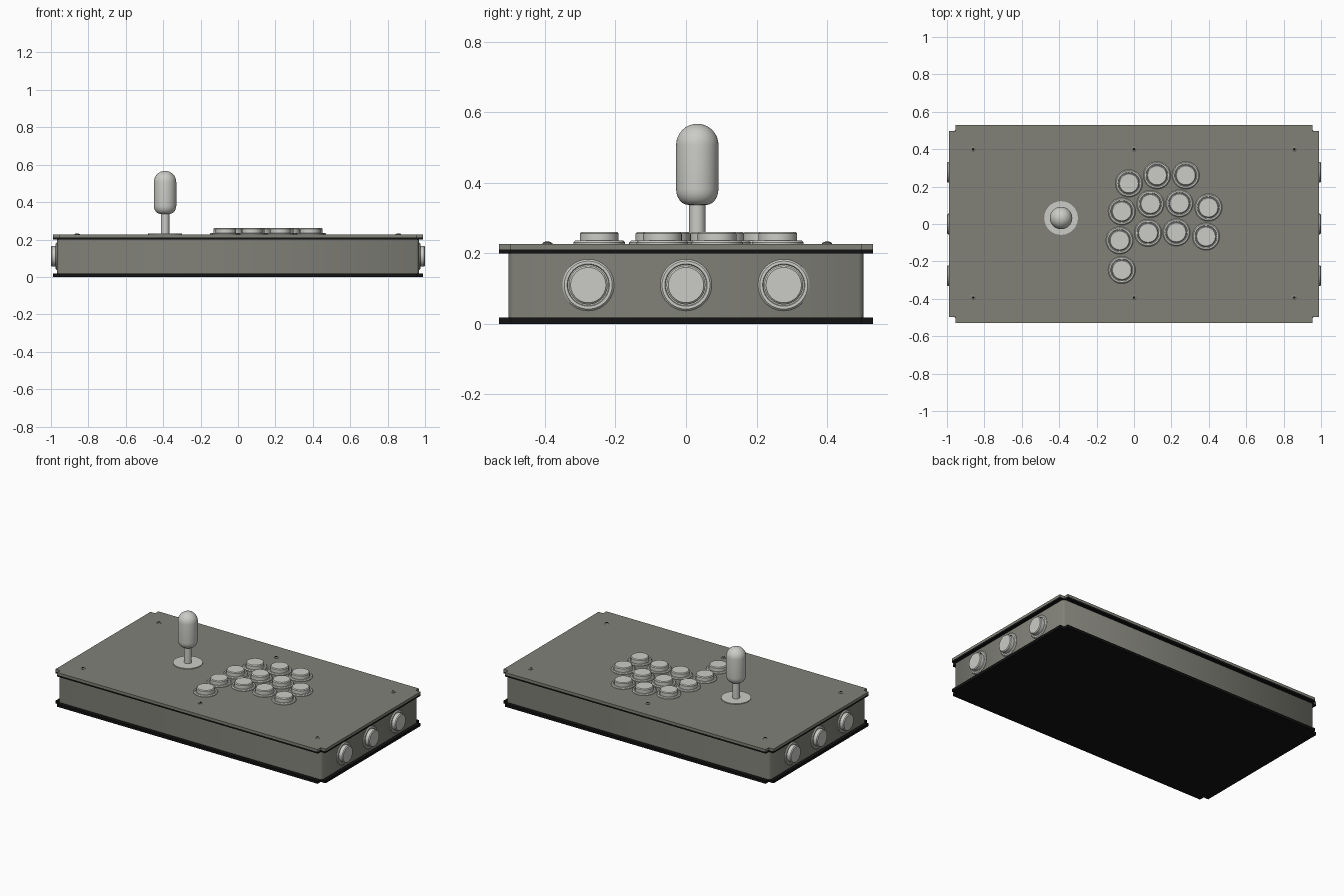
import bpy, bmesh, math
from mathutils import Matrix, Vector

cube = bpy.data.objects.get("Cube")
if cube:
    bpy.data.objects.remove(cube, do_unlink=True)


def material(name, color):
    m = bpy.data.materials.new(name)
    m.use_nodes = True
    m.diffuse_color = (*color, 1)
    m.node_tree.nodes["Principled BSDF"].inputs["Base Color"].default_value = (*color, 1)
    return m


GREY = material("warm grey", (0.22, 0.22, 0.19))
BLACK = material("black", (0.006, 0.006, 0.006))
LIGHT = material("light grey", (0.60, 0.60, 0.57))


def finish(name, bm, mat, smooth=None):
    bmesh.ops.recalc_face_normals(bm, faces=bm.faces)
    mesh = bpy.data.meshes.new(name)
    bm.to_mesh(mesh)
    bm.free()
    mesh.materials.append(mat)
    ob = bpy.data.objects.new(name, mesh)
    bpy.context.collection.objects.link(ob)
    if smooth:
        bpy.ops.object.select_all(action='DESELECT')
        ob.select_set(True)
        bpy.context.view_layer.objects.active = ob
        bpy.ops.object.shade_smooth_by_angle(angle=math.radians(smooth))
    return ob


def slab(name, quarter, z0, z1, mat, smooth=None):
    """Extrude an outline mirrored from the points of its +x +y corner."""
    outline = []
    for sx, sy in ((1, 1), (-1, 1), (-1, -1), (1, -1)):
        pts = [(sx * x, sy * y) for x, y in quarter]
        outline += pts if sx * sy > 0 else pts[::-1]
    bm = bmesh.new()
    face = bm.faces.new([bm.verts.new((x, y, z0)) for x, y in outline])
    new = bmesh.ops.extrude_face_region(bm, geom=[face])["geom"]
    bmesh.ops.translate(bm, vec=(0, 0, z1 - z0),
                        verts=[v for v in new if isinstance(v, bmesh.types.BMVert)])
    return finish(name, bm, mat, smooth)


def lathe(name, profile, place, mat, sides=40):
    """Spin a (radius, height) profile that starts and ends on the axis."""
    bm = bmesh.new()
    verts = [bm.verts.new((r, 0, z)) for r, z in profile]
    edges = [bm.edges.new(pair) for pair in zip(verts, verts[1:])]
    bmesh.ops.spin(bm, geom=verts + edges, cent=(0, 0, 0), axis=(0, 0, 1),
                   angle=math.tau, steps=sides)
    bmesh.ops.remove_doubles(bm, verts=bm.verts, dist=0.0001)
    bmesh.ops.transform(bm, matrix=place, verts=bm.verts)
    return finish(name, bm, mat, 35)


# Case walls with chamfered corners, between notched plates
notched = [(0.99, 0.497), (0.955, 0.497), (0.955, 0.53)]
TOP = 0.227
slab("case_walls", [(0.967, 0.49), (0.954, 0.503)], 0.018, 0.2, GREY, 50)
slab("bottom_plate", notched, 0, 0.018, BLACK)
slab("top_plate_underlay", notched, 0.2, 0.211, BLACK)
slab("top_plate", notched, 0.211, TOP, GREY)

# Push buttons: flange, groove and plunger
BUTTON = [(0, -0.005), (0.073, -0.005), (0.073, 0.004), (0.068, 0.009), (0.06, 0.009),
          (0.058, 0.005), (0.055, 0.005), (0.055, 0.029), (0.05, 0.034), (0, 0.034)]
centres = [(-0.027, 0.217), (0.123, 0.26), (0.277, 0.26),
           (-0.065, 0.067), (0.088, 0.107), (0.243, 0.11), (0.398, 0.088),
           (-0.077, -0.088), (0.075, -0.048), (0.227, -0.045), (0.385, -0.067),
           (-0.065, -0.246)]
for i, (x, y) in enumerate(centres):
    lathe(f"top_button_{i + 1}", BUTTON, Matrix.Translation((x, y, TOP)), LIGHT)
for side, label in ((1, "left"), (-1, "right")):
    turn = Matrix.Rotation(side * math.pi / 2, 4, 'Y')
    for i in range(3):
        spot = Matrix.Translation((side * 0.966, (i - 1) * 0.277, 0.11))
        lathe(f"{label}_side_button_{i + 1}", BUTTON, spot @ turn, LIGHT)

# Joystick: dust washer, shaft and rounded grip
stick = Matrix.Translation((-0.39, 0.032, 0))
lathe("dust_washer", [(0, TOP - 0.003), (0.09, TOP - 0.003), (0.09, 0.232),
                      (0, 0.232)], stick, LIGHT)
lathe("stick_shaft", [(0, 0.225), (0.023, 0.225), (0.023, 0.35), (0, 0.35)], stick, LIGHT, 24)
grip = [(0, 0.337), (0.025, 0.337)]
for k in range(1, 7):
    a = math.radians(15 * k)
    grip.append((0.025 + 0.035 * math.sin(a), 0.382 - 0.045 * math.cos(a)))
for k in range(9):
    a = math.pi / 2 * k / 8
    grip.append((0.06 * math.cos(a), 0.507 + 0.06 * math.sin(a)))
lathe("stick_grip", grip, stick, LIGHT)

# Plate screws with dark sockets
for i, x in enumerate((-0.86, 0, 0.857)):
    for y in (-0.393, 0.4):
        spot = Matrix.Translation((x, y, TOP))
        end = "front" if y < 0 else "back"
        lathe(f"{end}_screw_{i + 1}", [(0, -0.002), (0.014, -0.002), (0.014, 0.002),
                                       (0.009, 0.005), (0, 0.005)], spot, GREY, 16)
        lathe(f"{end}_screw_socket_{i + 1}", [(0, 0), (0.007, 0), (0.007, 0.006),
                                              (0, 0.006)], spot, BLACK, 6)
